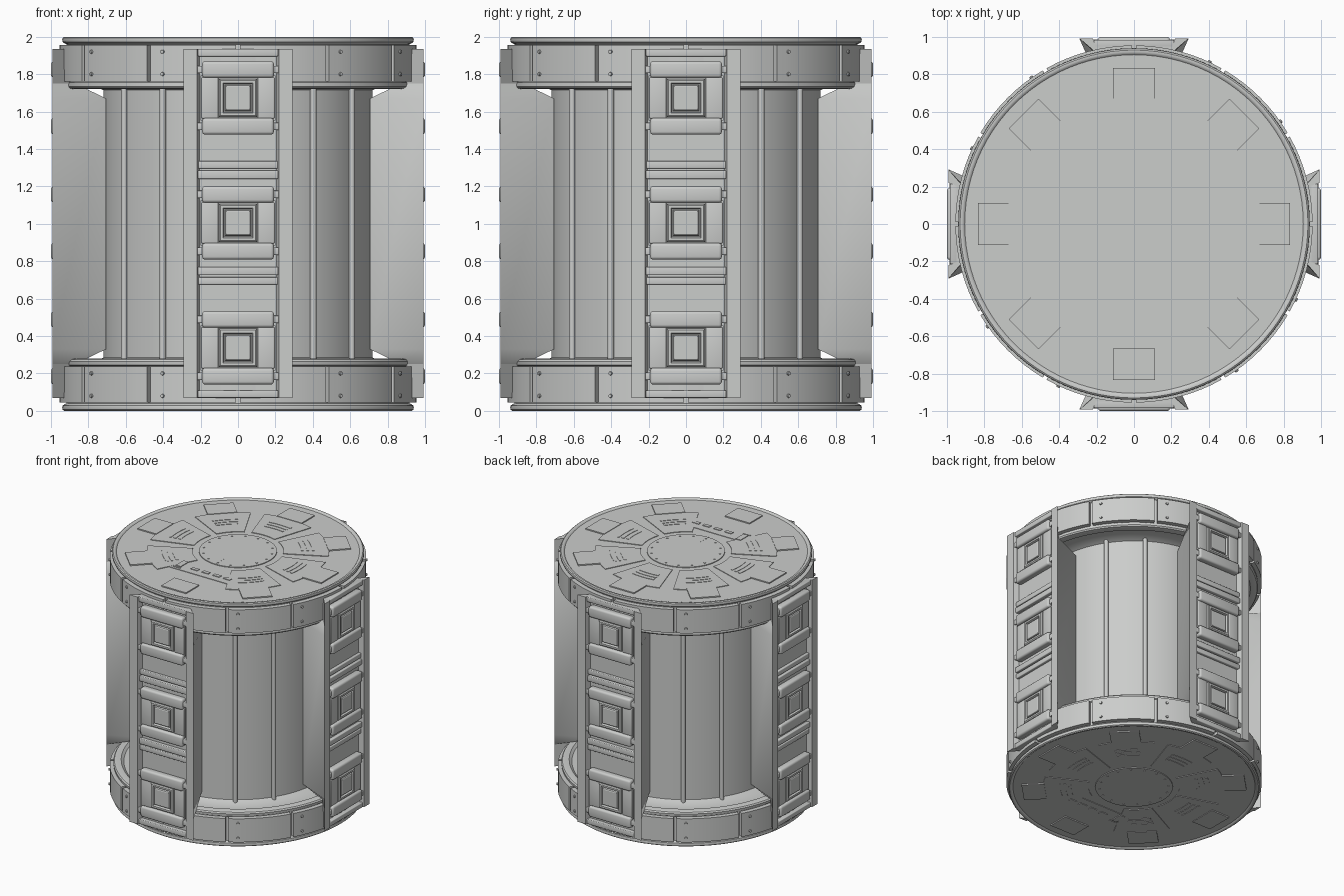
import bpy, bmesh, math
from mathutils import Matrix, Vector

cube = bpy.data.objects.get("Cube")
if cube:
    bpy.data.objects.remove(cube)

grey = bpy.data.materials.new("light_grey_metal")
grey.use_nodes = True
grey.diffuse_color = (0.6, 0.61, 0.6, 1)
grey.node_tree.nodes["Principled BSDF"].inputs["Base Color"].default_value = grey.diffuse_color

ONE = Matrix.Identity(4)
FLIP = Matrix.Translation((0, 0, 2)) @ Matrix.Diagonal((1, 1, -1, 1))


def spin(deg):
    return Matrix.Rotation(math.radians(deg), 4, "Z")


def finish(name, bm, places):
    """Turn a bmesh into one object for each (suffix, matrix), smooth except at sharp edges."""
    bmesh.ops.recalc_face_normals(bm, faces=bm.faces)
    for f in bm.faces:
        f.smooth = True
    for e in bm.edges:
        e.smooth = len(e.link_faces) == 2 and e.calc_face_angle(0) < math.radians(32)
    for suffix, matrix in places:
        part = bm.copy()
        part.transform(matrix)
        if matrix.determinant() < 0:
            bmesh.ops.reverse_faces(part, faces=part.faces)
        mesh = bpy.data.meshes.new(name + suffix)
        part.to_mesh(mesh)
        part.free()
        mesh.materials.append(grey)
        bpy.context.collection.objects.link(bpy.data.objects.new(name + suffix, mesh))
    bm.free()


def loft(bm, loops):
    """Skin a stack of equal-length point loops and cap both ends."""
    rows = [[bm.verts.new(p) for p in loop] for loop in loops]
    n = len(rows[0])
    for a, b in zip(rows, rows[1:]):
        for i in range(n):
            j = (i + 1) % n
            bm.faces.new((a[i], a[j], b[j], b[i]))
    return [bm.faces.new(rows[0]), bm.faces.new(rows[-1])]


def prism(bm, outline, z0, z1, matrix=ONE):
    loft(bm, [[matrix @ Vector((x, y, z)) for x, y in outline] for z in (z0, z1)])


def rect(x0, x1, y0, y1):
    return [(x0, y0), (x1, y0), (x1, y1), (x0, y1)]


def sector(r0, r1, a0, a1, n=8):
    angles = [math.radians(a0 + (a1 - a0) * i / n) for i in range(n + 1)]
    return ([(r0 * math.sin(a), -r0 * math.cos(a)) for a in angles]
            + [(r1 * math.sin(a), -r1 * math.cos(a)) for a in reversed(angles)])


def block(bm, x0, x1, r0, r1, z0, z1, bevel=0.0):
    """Box on the front column, from depth r0 out to r1, with optional rounded edges."""
    part = bmesh.new()
    prism(part, rect(x0, x1, -r1, -r0), z0, z1)
    if bevel:
        bmesh.ops.recalc_face_normals(part, faces=part.faces)
        bmesh.ops.bevel(part, geom=part.edges[:], offset=bevel, segments=3,
                        profile=0.5, affect="EDGES")
    temp = bpy.data.meshes.new("temp")
    part.to_mesh(temp)
    part.free()
    bm.from_mesh(temp)
    bpy.data.meshes.remove(temp)


def lathe(bm, profile, steps=96):
    verts = [bm.verts.new((r, 0, z)) for r, z in profile]
    edges = [bm.edges.new(pair) for pair in zip(verts, verts[1:])]
    bmesh.ops.spin(bm, geom=verts + edges, cent=(0, 0, 0), axis=(0, 0, 1),
                   angle=math.tau, steps=steps, use_duplicate=False)
    bmesh.ops.remove_doubles(bm, verts=bm.verts, dist=0.0001)


ENDS = [("_lower", ONE), ("_upper", FLIP)]
SIDES = [("_front", ONE), ("_left", spin(90)), ("_back", spin(180)), ("_right", spin(270))]

# Core drum
bm = bmesh.new()
lathe(bm, [(0.72, 0.25), (0.72, 1.75)])
finish("core_drum", bm, [("", ONE)])

# Thin vertical pipes on the core, two in each bay
bm = bmesh.new()
for bay in range(4):
    for offset in (-11.5, 11.5):
        bmesh.ops.create_cone(bm, segments=12, radius1=0.017, radius2=0.017, depth=1.5, cap_ends=True,
                              matrix=spin(45 + 90 * bay + offset) @ Matrix.Translation((0, -0.73, 1)))
finish("core_pipes", bm, [("", ONE)])

# End caps with rolled rim and inner flange
bm = bmesh.new()
lathe(bm, [(0, 0.01), (0.905, 0.01), (0.912, 0.003), (0.92, 0), (0.93, 0), (0.938, 0.006),
           (0.94, 0.016), (0.937, 0.028), (0.928, 0.035), (0.918, 0.04), (0.918, 0.24),
           (0.926, 0.245), (0.928, 0.265), (0.92, 0.275), (0.9, 0.28), (0.87, 0.28),
           (0.85, 0.265), (0.76, 0.265), (0.71, 0.29)])
finish("end_cap", bm, ENDS)

# Twelve curved armour panels round each cap, each with two bolts
bm = bmesh.new()
for k in range(12):
    prism(bm, sector(0.9, 0.955, 0.7, 29.3), 0.045, 0.238, spin(30 * k))
    for z in (0.08, 0.2):
        bmesh.ops.create_cone(bm, segments=10, radius1=0.012, radius2=0.009, depth=0.014, cap_ends=True,
                              matrix=spin(30 * k + 5) @ Matrix.Translation((0, -0.957, z))
                              @ Matrix.Rotation(math.pi / 2, 4, "X"))
finish("rim_panels", bm, ENDS)

# Hub disc with a ring of bolts
bm = bmesh.new()
prism(bm, sector(0.0001, 0.29, 0, 359.9, 64), 0.004, 0.012)
for k in range(16):
    bmesh.ops.create_cone(bm, segments=8, radius1=0.008, radius2=0.008, depth=0.006, cap_ends=True,
                          matrix=spin(22.5 * k) @ Matrix.Translation((0, -0.26, 0.003)))
finish("hub_disc", bm, ENDS)

# Wedge plates with vent slats (the front one gives way to the controls), and outer pads
bm = bmesh.new()
for k in range(8):
    turn = spin(45 * k)
    prism(bm, rect(-0.112, 0.112, -0.835, -0.665), 0.001, 0.012, turn)
    if k:
        prism(bm, sector(0.34, 0.68, -18, 18), 0.005, 0.012, turn)
        for r in (0.47, 0.51, 0.55):
            prism(bm, sector(r, r + 0.018, -10, 10, 4), 0.002, 0.012, turn)
finish("cap_plates", bm, ENDS)

# Control strip with a lever box and four keys
bm = bmesh.new()
prism(bm, rect(-0.27, 0.27, -0.52, -0.375), 0.006, 0.012)
prism(bm, rect(-0.23, -0.185, -0.48, -0.38), 0.0, 0.012)
prism(bm, rect(-0.24, -0.175, -0.5, -0.49), 0.002, 0.012)
for x in (-0.075, 0.025, 0.125, 0.22):
    prism(bm, rect(x - 0.03, x + 0.03, -0.465, -0.435), 0.001, 0.012)
finish("control_strip", bm, ENDS)

# Column bodies: channel-shaped section with flared side walls and tapered ends
bm = bmesh.new()
loops = []
for z, w, r in ((0.07, 0.16, 0.88), (0.25, 0.16, 0.87), (0.33, 0.165, 0.705),
                (1.67, 0.165, 0.705), (1.75, 0.16, 0.87), (1.935, 0.16, 0.88)):
    half = [(0.205, 0.95), (0.22, 0.992), (0.292, 0.992), (w, r)]
    loops.append([(x, -y, z) for x, y in half] + [(-x, -y, z) for x, y in reversed(half)])
loft(bm, loops)
finish("column", bm, SIDES)

# Cross strips and end bars in the column channel
bm = bmesh.new()
for z0, z1, r in ((0.07, 0.11, 0.985), (1.895, 1.935, 0.985), (0.675, 0.715, 0.972),
                  (0.725, 0.77, 0.978), (1.24, 1.285, 0.978), (1.295, 1.335, 0.972)):
    block(bm, -0.215, 0.215, 0.94, r, z0, z1, 0.006)
finish("column_strips", bm, SIDES)

# Three latch modules on each column
bm = bmesh.new()
for zc in (0.337, 1.005, 1.673):
    block(bm, -0.2, 0.2, 0.94, 0.972, zc - 0.12, zc + 0.12)
    for side in (-1, 1):
        z = zc + side * 0.152
        block(bm, -0.192, 0.192, 0.94, 1.0, z - 0.044, z + 0.044, 0.016)
        block(bm, -0.225, 0.225, 0.94, 0.986, z - 0.02, z + 0.02, 0.006)
        xs = sorted((side * 0.105, side * 0.195))
        block(bm, *xs, 0.94, 0.98, zc - 0.11, zc + 0.11, 0.006)
finish("latch_bars", bm, SIDES)

# Square button with a grooved frame in the middle of each module
bm = bmesh.new()
for zc in (0.337, 1.005, 1.673):
    steps = [(0.102, 0.94), (0.102, 0.985), (0.094, 0.992), (0.08, 0.992), (0.074, 0.975),
             (0.07, 0.975), (0.066, 0.988), (0.06, 0.992)]
    loft(bm, [[(s * h, -r, zc + t * h) for s, t in ((-1, -1), (1, -1), (1, 1), (-1, 1))]
              for h, r in steps])
finish("latch_button", bm, SIDES)
